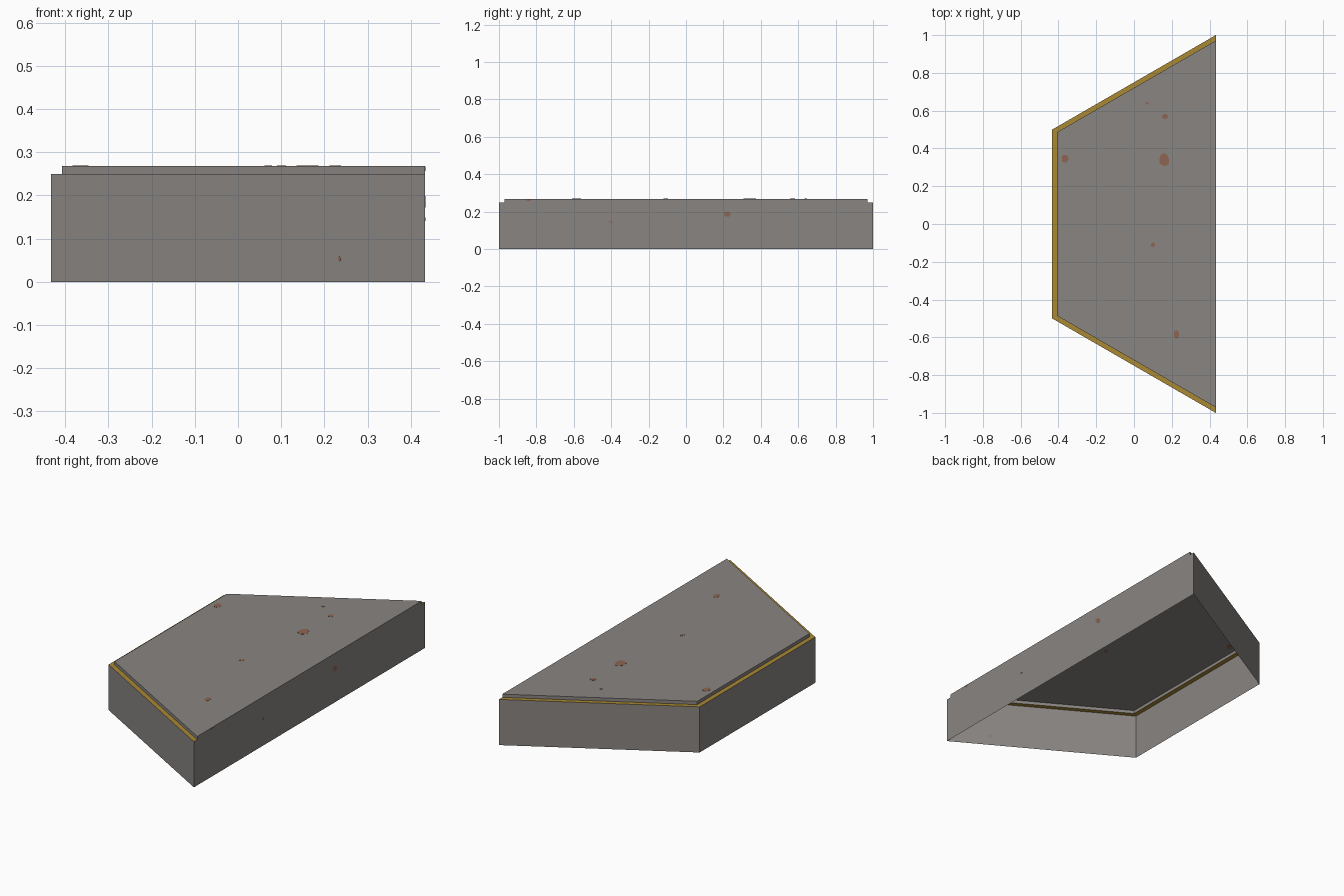
import bpy, bmesh, math, random
from mathutils import Vector, Matrix

if "Cube" in bpy.data.objects:
    bpy.data.objects.remove(bpy.data.objects["Cube"])

random.seed(4)
APOTHEM = math.sqrt(3) / 2      # half hexagon of radius 1
X_LONG = APOTHEM / 2            # x of the long straight wall
LEDGE_Z, TOP_Z = 0.25, 0.268
INSET = 0.971                   # raised top relative to outer outline


def material(name, rgb):
    m = bpy.data.materials.new(name)
    m.diffuse_color = (*rgb, 1)
    m.use_nodes = True
    m.node_tree.nodes["Principled BSDF"].inputs["Base Color"].default_value = m.diffuse_color
    return m


GREY = material("warm grey", (0.250, 0.235, 0.222))
GOLD = material("gold", (0.400, 0.250, 0.034))
RUST = material("rust", (0.270, 0.130, 0.084))


def outline(scale, z):
    """Half hexagon, from the back corner round to the front corner."""
    return [Vector((X_LONG - scale * math.sin(a), scale * math.cos(a), z))
            for a in (math.radians(60 * i) for i in range(4))]


def add_object(name, bm, mat):
    bmesh.ops.remove_doubles(bm, verts=bm.verts, dist=1e-6)
    mesh = bpy.data.meshes.new(name)
    bm.to_mesh(mesh)
    bm.free()
    mesh.materials.append(mat)
    ob = bpy.data.objects.new(name, mesh)
    bpy.context.collection.objects.link(ob)
    return ob


def face(bm, pts):
    bm.faces.new([bm.verts.new(p) for p in pts])


def band(name, low, high, mat, close=None):
    """Strip of quads between two outlines, plus optional extra faces."""
    bm = bmesh.new()
    for i in range(3):
        face(bm, (low[i], low[i + 1], high[i + 1], high[i]))
    for pts in close or []:
        face(bm, pts)
    return add_object(name, bm, mat)


base, rim = outline(1, 0), outline(1, LEDGE_Z)
step, top = outline(INSET, LEDGE_Z), outline(INSET, TOP_Z)

# Hollow shell, open underneath: side walls with the stepped long wall
long_wall = [base[3], base[0], rim[0], step[0], top[0], top[3], step[3], rim[3]]
band("side_walls", base, rim, GREY, [long_wall])
# Gold ledge round the three short sides
band("gold_ledge", rim, step, GOLD)
# Raised lid with its low riser
band("raised_lid", step, top, GREY, [top])


def spot(name, pos, normal, rx, ry, up=(0, 1, 0)):
    """Thin irregular rust patch that shows on both sides of the sheet."""
    n = Vector(normal).normalized()
    v = Vector(up)
    u = v.cross(n)
    bm = bmesh.new()
    ring = []
    for i in range(10):
        a = math.tau * i / 10
        r = random.uniform(0.85, 1.12)
        ring.append(Vector(pos) + u * (rx * r * math.cos(a)) + v * (ry * r * math.sin(a)))
    hi = [p + n * 0.001 for p in ring]
    lo = [p - n * 0.001 for p in ring]
    face(bm, hi)
    face(bm, lo[::-1])
    for i in range(10):
        j = (i + 1) % 10
        face(bm, (lo[i], lo[j], hi[j], hi[i]))
    add_object(name, bm, RUST)


# Rust spots on the lid: x, y, radius x, radius y
for i, (x, y, rx, ry) in enumerate([
        (0.07, 0.64, 0.009, 0.007), (0.165, 0.57, 0.015, 0.015),
        (-0.365, 0.345, 0.02, 0.021), (0.16, 0.34, 0.027, 0.032),
        (0.10, -0.11, 0.011, 0.014), (0.225, -0.585, 0.015, 0.024)]):
    spot(f"lid_rust_spot_{i + 1}", (x, y, TOP_Z), (0, 0, 1), rx, ry)

# Rust spots on the long wall: y, z, radius y, radius z
for i, (y, z, ry, rz) in enumerate([
        (0.22, 0.186, 0.019, 0.014), (-0.40, 0.145, 0.012, 0.004),
        (-0.84, 0.262, 0.014, 0.005)]):
    spot(f"long_wall_rust_spot_{i + 1}", (X_LONG, y, z), (1, 0, 0), ry, rz, (0, 0, 1))

# Tiny rust spot on the slanted front wall
front = base[2].lerp(base[3], 0.771) + Vector((0, 0, 0.053))
spot("front_wall_rust_spot", front, (-0.5, -APOTHEM, 0), 0.004, 0.006, (0, 0, 1))
